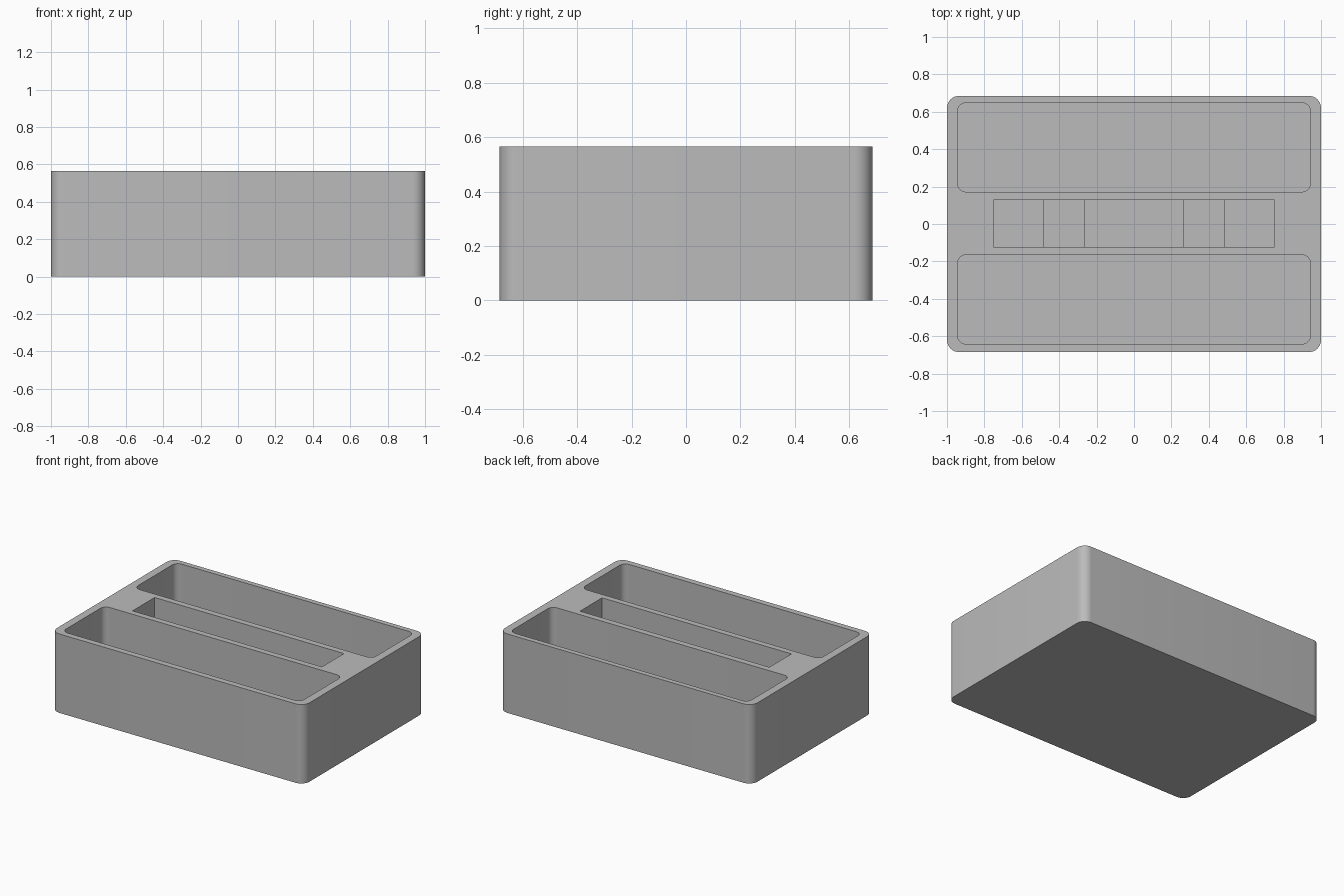
import bpy
import bmesh
import math

if "Cube" in bpy.data.objects:
    bpy.data.objects.remove(bpy.data.objects["Cube"], do_unlink=True)

HEIGHT = 0.565
FLOOR = 0.05

grey = bpy.data.materials.new("plain grey")
grey.use_nodes = True
grey.diffuse_color = (0.5, 0.5, 0.5, 1)
grey.node_tree.nodes["Principled BSDF"].inputs["Base Color"].default_value = (0.5, 0.5, 0.5, 1)


def block(name, x0, x1, y0, y1, z0, z1, radius=0):
    """Box between the given limits, with optional rounded upright corners."""
    bm = bmesh.new()
    bmesh.ops.create_cube(bm, size=1)
    for v in bm.verts:
        v.co.x = x1 if v.co.x > 0 else x0
        v.co.y = y1 if v.co.y > 0 else y0
        v.co.z = z1 if v.co.z > 0 else z0
    if radius:
        upright = [e for e in bm.edges
                   if abs(e.verts[0].co.z - e.verts[1].co.z) > 0.01]
        bmesh.ops.bevel(bm, geom=upright, offset=radius, segments=10,
                        profile=0.5, affect='EDGES')
    bmesh.ops.recalc_face_normals(bm, faces=bm.faces[:])
    mesh = bpy.data.meshes.new(name)
    bm.to_mesh(mesh)
    bm.free()
    mesh.materials.append(grey)
    obj = bpy.data.objects.new(name, mesh)
    bpy.context.collection.objects.link(obj)
    return obj


# Solid tray body with rounded corners
body = block("tray_body", -1, 1, -0.685, 0.685, 0, HEIGHT, 0.065)

# Two long rounded pockets
cutters = [
    block("front_pocket_cutter", -0.943, 0.943, -0.642, -0.165, FLOOR, 1, 0.045),
    block("back_pocket_cutter", -0.943, 0.943, 0.172, 0.648, FLOOR, 1, 0.045),
]

# Middle slot, stepping down towards its centre
for name, half, depth in (("upper", 0.75, 0.35), ("middle", 0.485, 0.2), ("lower", 0.265, FLOOR)):
    cutters.append(block(name + "_slot_cutter", -half, half, -0.122, 0.128, depth, 1))

# Carve the compartments, then discard the cutters
bpy.context.view_layer.objects.active = body
body.select_set(True)
for cutter in cutters:
    mod = body.modifiers.new("carve", 'BOOLEAN')
    mod.operation = 'DIFFERENCE'
    mod.solver = 'EXACT'
    mod.object = cutter
    bpy.ops.object.modifier_apply(modifier=mod.name)
for cutter in cutters:
    bpy.data.objects.remove(cutter, do_unlink=True)

bpy.ops.object.shade_smooth_by_angle(angle=math.radians(30))
